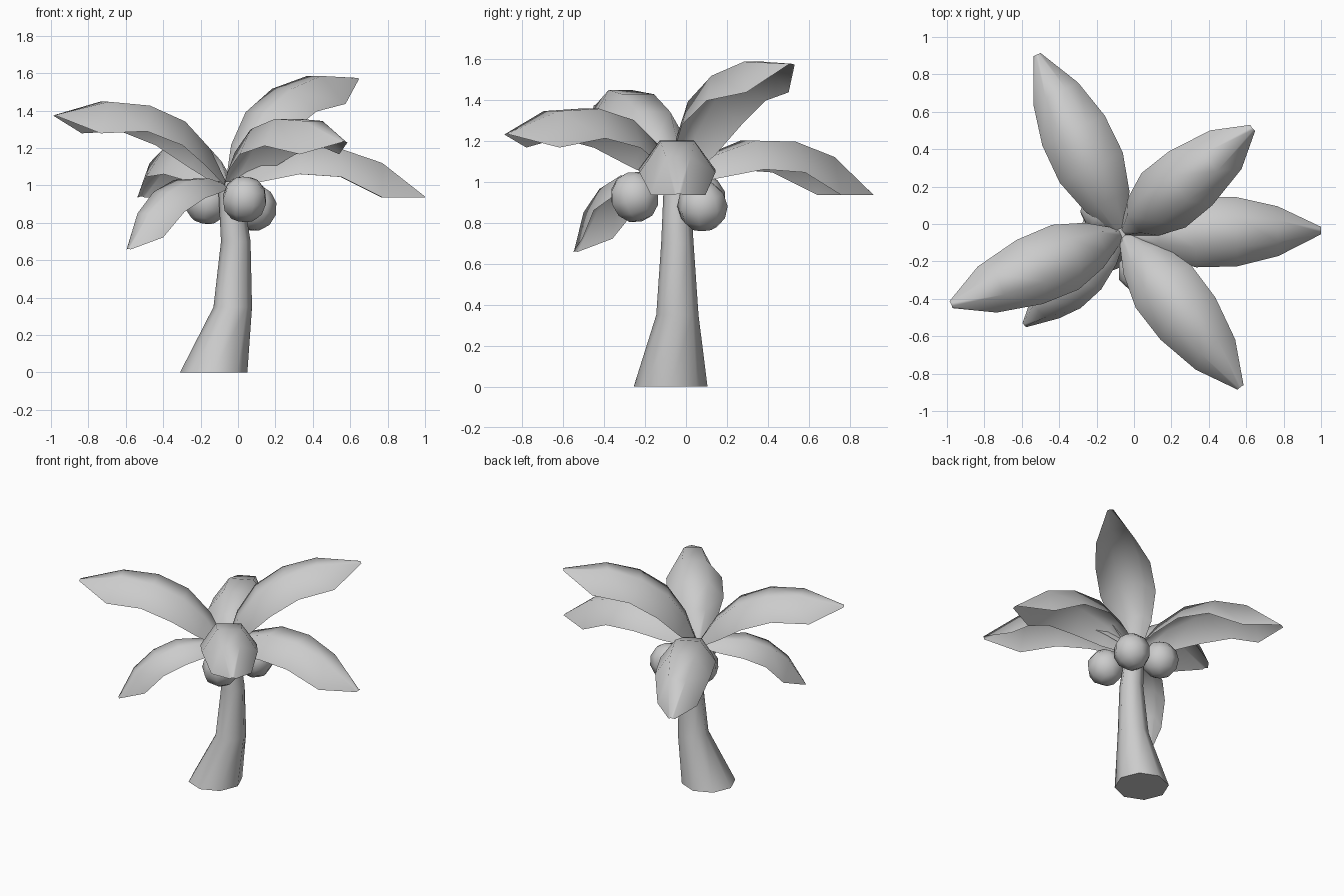
import bpy, bmesh, math
from mathutils import Matrix, Vector

if "Cube" in bpy.data.objects:
    bpy.data.objects.remove(bpy.data.objects["Cube"])


def finish(bm, name, angle=60):
    mesh = bpy.data.meshes.new(name)
    bm.to_mesh(mesh)
    bm.free()
    obj = bpy.data.objects.new(name, mesh)
    bpy.context.collection.objects.link(obj)
    bpy.ops.object.select_all(action='DESELECT')
    obj.select_set(True)
    bpy.context.view_layer.objects.active = obj
    bpy.ops.object.shade_smooth_by_angle(angle=math.radians(angle))
    return obj


def bridge(bm, rows, closed):
    for a, b in zip(rows, rows[1:]):
        n = len(a)
        for i in range(n if closed else n - 1):
            j = (i + 1) % n
            bm.faces.new((a[i], a[j], b[j], b[i]))


# Trunk: leaning stack of eight-sided rings (x, y, z, radius)
bm = bmesh.new()
rows = []
for x, y, z, r in [(-.13, -.075, 0, .18), (-.028, -.042, .35, .103),
                   (-.012, -.042, .7, .079), (-.045, -.045, 1.02, .062)]:
    rows.append([bm.verts.new((x + r * math.cos(k * math.pi / 4),
                               y + r * math.sin(k * math.pi / 4), z)) for k in range(8)])
bridge(bm, rows, True)
bm.faces.new(rows[0][::-1])
bm.faces.new(rows[-1])
finish(bm, "trunk")

# Leaf stations: distance, ridge height, half width, edge drop
LEAF = [(0, 0, .03, .02), (.19, .13, .13, .11), (.39, .20, .187, .14),
        (.61, .195, .185, .15), (.83, .12, .133, .185), (1.06, -.06, .02, .005)]
HUB = Vector((-.06, -.05, 1.0))


def leaf(name, tip_x, tip_y, pitch, scale=1.0):
    yaw = math.atan2(tip_y - HUB.y, tip_x - HUB.x)
    m = (Matrix.Translation(HUB) @ Matrix.Rotation(yaw, 4, 'Z')
         @ Matrix.Rotation(-math.radians(pitch), 4, 'Y') @ Matrix.Scale(scale, 4))
    bm = bmesh.new()
    rows = []
    for d, z, w, drop in LEAF:
        # flat-topped arch section
        rows.append([bm.verts.new(m @ Vector((d, t * w, z - h * drop)))
                     for t, h in ((1, 1), (.45, 0), (-.45, 0), (-1, 1))])
    bridge(bm, rows, False)
    bmesh.ops.reverse_faces(bm, faces=bm.faces)
    bm.normal_update()
    if sum(f.normal.z for f in bm.faces) < 0:
        bmesh.ops.reverse_faces(bm, faces=bm.faces)
    finish(bm, name)


leaf("leaf_right", 1.0, -.035, 0)
leaf("leaf_back", -.52, .91, 0)
leaf("leaf_front_right", .59, -.90, 16)
leaf("leaf_left", -1.0, -.44, 24)
leaf("leaf_back_right", .63, .51, 36)
leaf("leaf_front_left", -.585, -.54, -22, .75)

# Coconuts under the crown
for i, loc in enumerate([(.035, -.25, .925), (.085, .08, .88), (-.165, .07, .915)]):
    bm = bmesh.new()
    bmesh.ops.create_uvsphere(bm, u_segments=8, v_segments=6, radius=.125)
    bmesh.ops.transform(bm, verts=bm.verts, matrix=Matrix.Translation(loc)
                        @ Matrix.Rotation(.4 + i, 4, 'Z') @ Matrix.Rotation(.3, 4, 'X'))
    finish(bm, f"coconut_{i + 1}")
